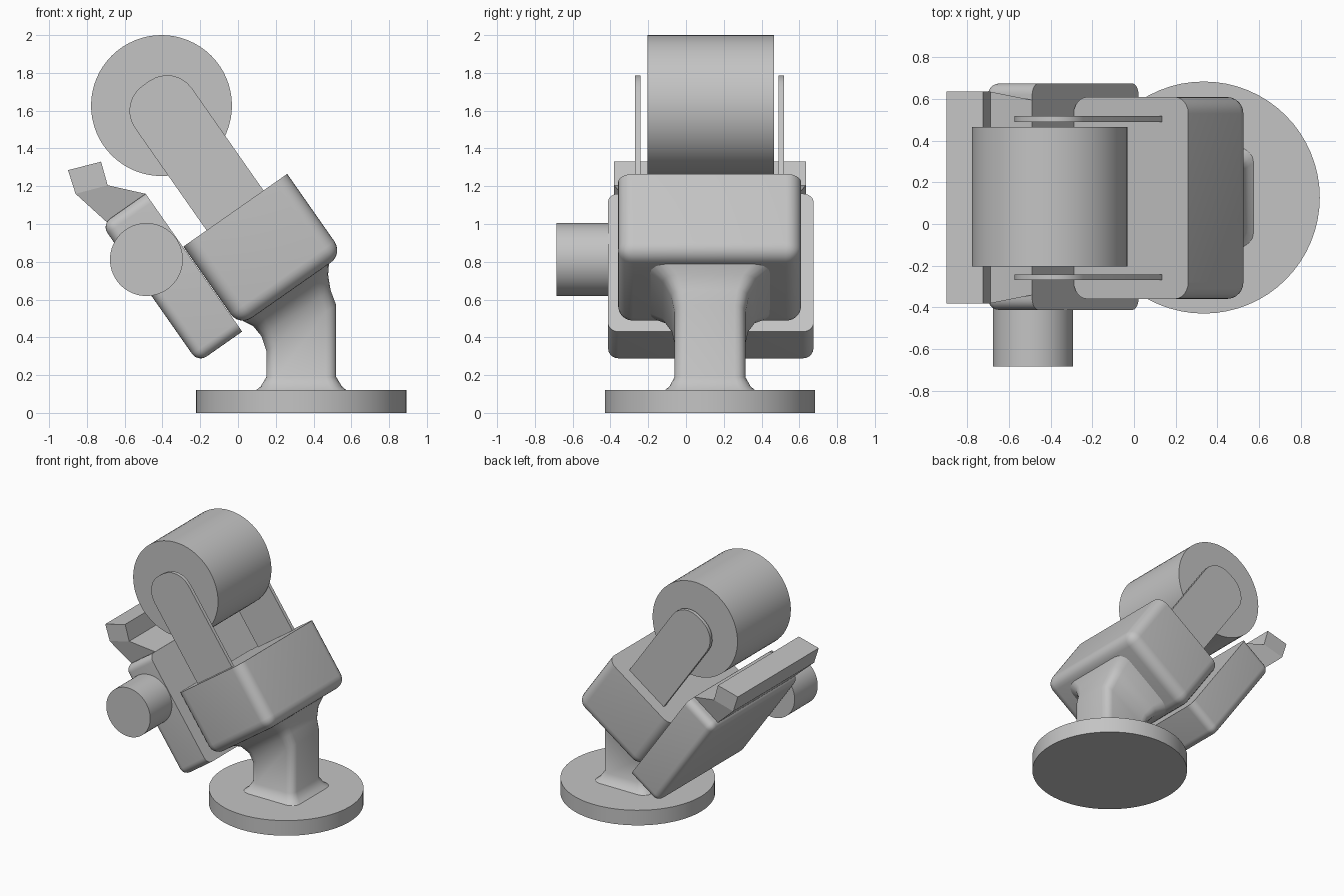
import bpy, bmesh, math
from mathutils import Matrix, Vector

if "Cube" in bpy.data.objects:
    bpy.data.objects.remove(bpy.data.objects["Cube"])

TILT = Matrix.Rotation(math.radians(-35), 4, 'Y')
MID_Y = 0.127

grey = bpy.data.materials.new("plain_grey")
grey.use_nodes = True
colour = (0.55, 0.55, 0.55, 1)
grey.diffuse_color = colour
grey.node_tree.nodes["Principled BSDF"].inputs["Base Color"].default_value = colour


def finish(name, bm, angle=40):
    bmesh.ops.recalc_face_normals(bm, faces=bm.faces)
    mesh = bpy.data.meshes.new(name)
    bm.to_mesh(mesh)
    bm.free()
    mesh.materials.append(grey)
    obj = bpy.data.objects.new(name, mesh)
    bpy.context.collection.objects.link(obj)
    bpy.ops.object.select_all(action='DESELECT')
    obj.select_set(True)
    bpy.context.view_layer.objects.active = obj
    bpy.ops.object.shade_smooth_by_angle(angle=math.radians(angle))
    return obj


def tilted_box(name, low, high, radius, rounded):
    """Box in the tilted frame; edges whose two ends pass the rule are rounded."""
    bm = bmesh.new()
    low, high = Vector(low), Vector(high)
    bmesh.ops.create_cube(bm, size=1)
    for v in bm.verts:
        v.co = Vector([(low[i] + high[i]) / 2 + v.co[i] * (high[i] - low[i]) for i in range(3)])
    edges = [e for e in bm.edges if rounded(e.verts[0].co, e.verts[1].co)]
    bmesh.ops.bevel(bm, geom=edges, offset=radius, segments=6, profile=0.5, affect='EDGES')
    bm.transform(TILT)
    return finish(name, bm)


def cylinder(name, centre, radius, depth, along_y=True):
    bm = bmesh.new()
    bmesh.ops.create_cone(bm, cap_ends=True, segments=64, radius1=radius, radius2=radius, depth=depth)
    if along_y:
        bm.transform(Matrix.Rotation(math.pi / 2, 4, 'X'))
    bm.transform(Matrix.Translation(centre))
    return finish(name, bm)


def rounded_square(corner, steps=4):
    points = []
    for k in range(4):
        mid = math.pi / 4 + k * math.pi / 2
        cx = math.copysign(1 - corner, math.cos(mid))
        cy = math.copysign(1 - corner, math.sin(mid))
        for i in range(steps + 1):
            t = (k + i / steps) * math.pi / 2
            points.append((cx + corner * math.cos(t), cy + corner * math.sin(t)))
    return points


# Foot and round parts
cylinder("base_disc", (0.335, MID_Y, 0.06), 0.557, 0.12, along_y=False)
cylinder("drum", (-0.405, 0.13, 1.627), 0.373, 0.67)
cylinder("side_knob", (-0.485, -0.54, 0.812), 0.193, 0.29)

# Head block, sharp only around its upper face
HEAD_TOP = 0.887
tilted_box("head_block", (0.268, -0.36, 0.37), (0.939, 0.61, HEAD_TOP), 0.08,
           lambda p, q: min(p.z, q.z) < HEAD_TOP - 0.01)

# Side tray, sharp only around the face towards the head
TRAY_IN = 0.265
tilted_box("side_tray", (-0.02, -0.413, 0.34), (TRAY_IN, 0.675, 1.231), 0.055,
           lambda p, q: min(p.x, q.x) < TRAY_IN - 0.01)

# Pair of thin arms with rounded ends
for side, y in (("front", -0.27), ("back", 0.49)):
    tilted_box(side + "_arm", (0.418, y, 0.86), (0.786, y + 0.028, 1.709), 0.16,
               lambda p, q: min(p.z, q.z) > 1.5 and abs(p.y - q.y) > 0.01)

# Neck: left point, right point and half width of each ring
rings = [
    ((0.09, 0.115), (0.58, 0.115), 0.245),
    ((0.12, 0.14), (0.55, 0.14), 0.215),
    ((0.15, 0.19), (0.52, 0.19), 0.187),
    ((0.15, 0.33), (0.52, 0.57), 0.187),
    ((0.125, 0.405), (0.49, 0.65), 0.205),
    ((0.08, 0.46), (0.477, 0.731), 0.25),
    ((0.025, 0.487), (0.483, 0.809), 0.34),
]
bm = bmesh.new()
loops = []
for (lx, lz), (rx, rz), half in rings:
    loop = []
    for px, py in rounded_square(0.3):
        t = (px + 1) / 2
        loop.append(bm.verts.new((lx + t * (rx - lx), MID_Y + py * half, lz + t * (rz - lz))))
    loops.append(loop)
for a, b in zip(loops, loops[1:]):
    for i in range(len(a)):
        j = (i + 1) % len(a)
        bm.faces.new((a[i], a[j], b[j], b[i]))
bm.faces.new(loops[0])
bm.faces.new(loops[-1])
finish("neck", bm, 50)

# Lever: flat-sided bar on a tapering stem
outline = [(-0.9, 1.285), (-0.725, 1.33), (-0.69, 1.205), (-0.49, 1.16), (-0.695, 1.01), (-0.86, 1.16)]
bm = bmesh.new()
sides = []
for sign in (-1, 1):
    sides.append([bm.verts.new((x, MID_Y + sign * (0.468 if i in (3, 4) else 0.508), z))
                  for i, (x, z) in enumerate(outline)])
for s in sides:
    bm.faces.new((s[0], s[1], s[2], s[5]))
    bm.faces.new((s[5], s[2], s[3], s[4]))
for i in range(6):
    j = (i + 1) % 6
    bm.faces.new((sides[0][i], sides[0][j], sides[1][j], sides[1][i]))
finish("lever", bm, 10)
